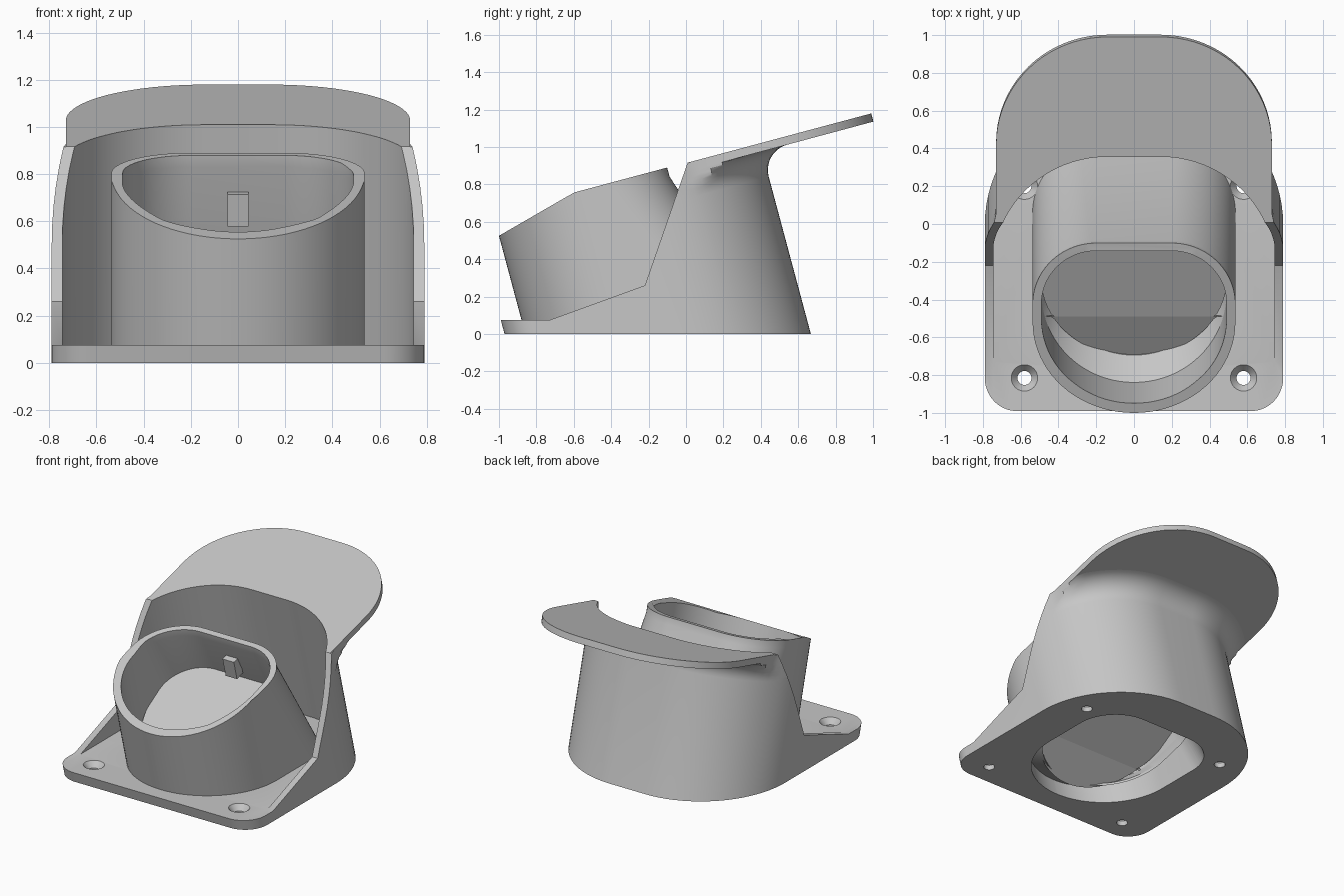
import bpy, bmesh, math
from mathutils import Matrix

if "Cube" in bpy.data.objects:
    bpy.data.objects.remove(bpy.data.objects["Cube"])

TILT = math.radians(15)
S, C = math.sin(TILT), math.cos(TILT)

GREY = (0.57, 0.57, 0.57, 1)
grey = bpy.data.materials.new("plain grey")
grey.use_nodes = True
grey.diffuse_color = GREY
grey.node_tree.nodes["Principled BSDF"].inputs["Base Color"].default_value = GREY


def outline(half, front, back, rf, rb, n=20):
    """Rounded outline, with separate front and back corner radii."""
    corners = [(half - rb, back - rb, rb, 0), (rb - half, back - rb, rb, 90),
               (rf - half, front + rf, rf, 180), (half - rf, front + rf, rf, 270)]
    points = []
    for cx, cu, r, start in corners:
        for i in range(n + 1):
            a = math.radians(start + 90 * i / n)
            points.append((cx + r * math.cos(a), cu + r * math.sin(a)))
    return points


# Rings live in a frame tilted back about x
def level_by(points, rule):
    return [(x, u * C - rule(u) * S, u * S + rule(u) * C) for x, u in points]


def level(points, w):
    return level_by(points, lambda u: w)


def ground(points, z):
    return level_by(points, lambda u: (z - u * S) / C)


def add_loft(bm, rings, caps):
    rows = [[bm.verts.new(p) for p in ring] for ring in rings]
    count = len(rows[0])
    if caps:
        bm.faces.new(rows[0][::-1])
        bm.faces.new(rows[-1])
    for low, high in zip(rows, rows[1:]):
        for i in range(count):
            j = (i + 1) % count
            bm.faces.new((low[i], low[j], high[j], high[i]))


def make(name, *lofts, cutter=False, caps=True):
    bm = bmesh.new()
    for rings in lofts:
        add_loft(bm, rings, caps)
    bmesh.ops.remove_doubles(bm, verts=bm.verts, dist=0.0002)
    bmesh.ops.recalc_face_normals(bm, faces=bm.faces)
    mesh = bpy.data.meshes.new(name)
    bm.to_mesh(mesh)
    bm.free()
    mesh.materials.append(grey)
    obj = bpy.data.objects.new(name, mesh)
    bpy.context.collection.objects.link(obj)
    obj.hide_render = cutter
    return obj


def cut(obj, *cutters):
    for c in cutters:
        mod = obj.modifiers.new("cut " + c.name, 'BOOLEAN')
        mod.operation = 'DIFFERENCE'
        mod.solver = 'EXACT'
        mod.object = c


# Hood body: leaning wall with a flared fillet under the visor
TOP, UNDER, FILLET, LID_HALF = 0.883, 0.838, 0.14, 0.73
wall = outline(0.79, -0.937, 0.645, 0.17, 0.65)


def flare(d):
    wide = outline(0.79 + d, -0.937 - d, 0.645 + d, 0.17 + d, 0.65 + d)
    ring = []
    for (x, u), (wx, wu) in zip(wide, wall):
        # stop the flare where it reaches the side of the visor
        t = 1
        if abs(x) > LID_HALF:
            t = max(0, LID_HALF - abs(wx)) / max(abs(x) - abs(wx), 0.0001)
        t = min(t, 1)
        ring.append((wx + t * (x - wx), wu + t * (u - wu)))
    return ring


hood_rings = [ground(wall, 0)]
for i in range(11):
    a = math.radians(9 * i)
    hood_rings.append(level(flare(FILLET * (1 - math.cos(a))),
                            UNDER - FILLET * (1 - math.sin(a))))
hood_rings.append(level(flare(FILLET), TOP - 0.002))
hood = make("hood_body", hood_rings)

# Visor plate
lid = outline(LID_HALF, 0, 1.262, 0.05, 0.59)
visor = make("visor", [level(lid, UNDER), level(lid, TOP)])

# Hollow of the hood and the stepped side cut
room = outline(0.745, -3, 0.605, 0.1, 0.605)
hollow = make("hollow_cutter", [ground(room, 0.075), level(room, 2)], cutter=True)
side = [(-2, 0.075), (-0.73, 0.075), (-0.22, 0.26), (0.01, 0.92), (0.02, 3), (-2, 3)]
front_cut = make("front_cutter", [[(x, y, z) for y, z in side] for x in (-1.5, 1.5)], cutter=True)


# Spout: straight front, back sloping towards the rim
def pipe(half, front, back):
    return outline(half, front, back, half - 0.001, half - 0.2)


def rim(u):
    return 0.886 - math.tan(TILT) * max(0, -0.383 - u)


def collar(u):
    return rim(u) - 0.05


outer_low, outer_top = pipe(0.537, -0.83, 0.435), pipe(0.537, -0.83, 0.133)
spout = make("spout", [ground(outer_low, 0.02), level_by(outer_top, collar),
                       level_by(outer_top, rim)])

# Bore through the spout and base
hole, mouth = pipe(0.49, -0.773, 0.32), pipe(0.49, -0.773, 0.09)
bore = make("bore_cutter", [ground(hole, -0.1), ground(hole, 0), level_by(mouth, collar),
                            level_by(mouth, lambda u: rim(u) + 0.2)], cutter=True)


# Countersunk screw holes
def circle(x, y, z, r):
    return [(x + r * math.cos(math.tau * i / 32), y + r * math.sin(math.tau * i / 32), z)
            for i in range(32)]


screws = [[circle(x, y, z, r) for z, r in ((-0.1, 0.037), (0.035, 0.037), (0.08, 0.074))]
          for x in (-0.58, 0.58) for y in (-0.815, 0.2)]
screw_holes = make("screw_cutter", *screws, cutter=True)

cut(hood, hollow, front_cut, bore, screw_holes)
cut(visor, hollow, front_cut)
cut(spout, bore)

# Sloping ledge inside the front of the bore
ledge_out, ledge_in = pipe(0.495, -0.778, 0.225), pipe(0.46, -0.65, 0.25)
ledge = make("inner_ledge", [level(ledge_out, 0.36), level(ledge_in, 0.256),
                             level(ledge_in, 0.236), level(ledge_out, 0.34),
                             level(ledge_out, 0.36)], caps=False)

# Bent flap closing the bore
CREASE = -0.414


def bend(u):
    d = u - CREASE
    return 0.349 + d * math.tan(math.radians(16 if d > 0 else 24))


sheet = pipe(0.495, -0.665, 0.19)
halves = {"flap_back": [(x, max(u, CREASE)) for x, u in sheet],
          "flap_front": [(x, min(u, CREASE)) for x, u in sheet]}
for name, part in halves.items():
    make(name, [level_by(part, lambda u: bend(u) - 0.02), level_by(part, bend)])

# Stop tab on the back of the bore
bm = bmesh.new()
bmesh.ops.create_cube(bm, size=1, matrix=Matrix.Translation((0, -0.06, 0.655))
                      @ Matrix.Rotation(TILT, 4, 'X') @ Matrix.Diagonal((0.09, 0.07, 0.14, 1)))
tab_mesh = bpy.data.meshes.new("stop_tab")
bm.to_mesh(tab_mesh)
bm.free()
tab_mesh.materials.append(grey)
bpy.context.collection.objects.link(bpy.data.objects.new("stop_tab", tab_mesh))

# Apply the cuts, then smooth the rounded faces
bpy.context.view_layer.update()
graph = bpy.context.evaluated_depsgraph_get()
solid = {obj: bpy.data.meshes.new_from_object(obj.evaluated_get(graph))
         for obj in (hood, visor, spout)}
for obj, mesh in solid.items():
    obj.modifiers.clear()
    obj.data = mesh
for obj in (hood, visor, spout, ledge):
    bpy.ops.object.select_all(action='DESELECT')
    obj.select_set(True)
    bpy.context.view_layer.objects.active = obj
    bpy.ops.object.shade_smooth_by_angle(angle=math.radians(25))
for c in (hollow, front_cut, bore, screw_holes):
    bpy.data.objects.remove(c)
